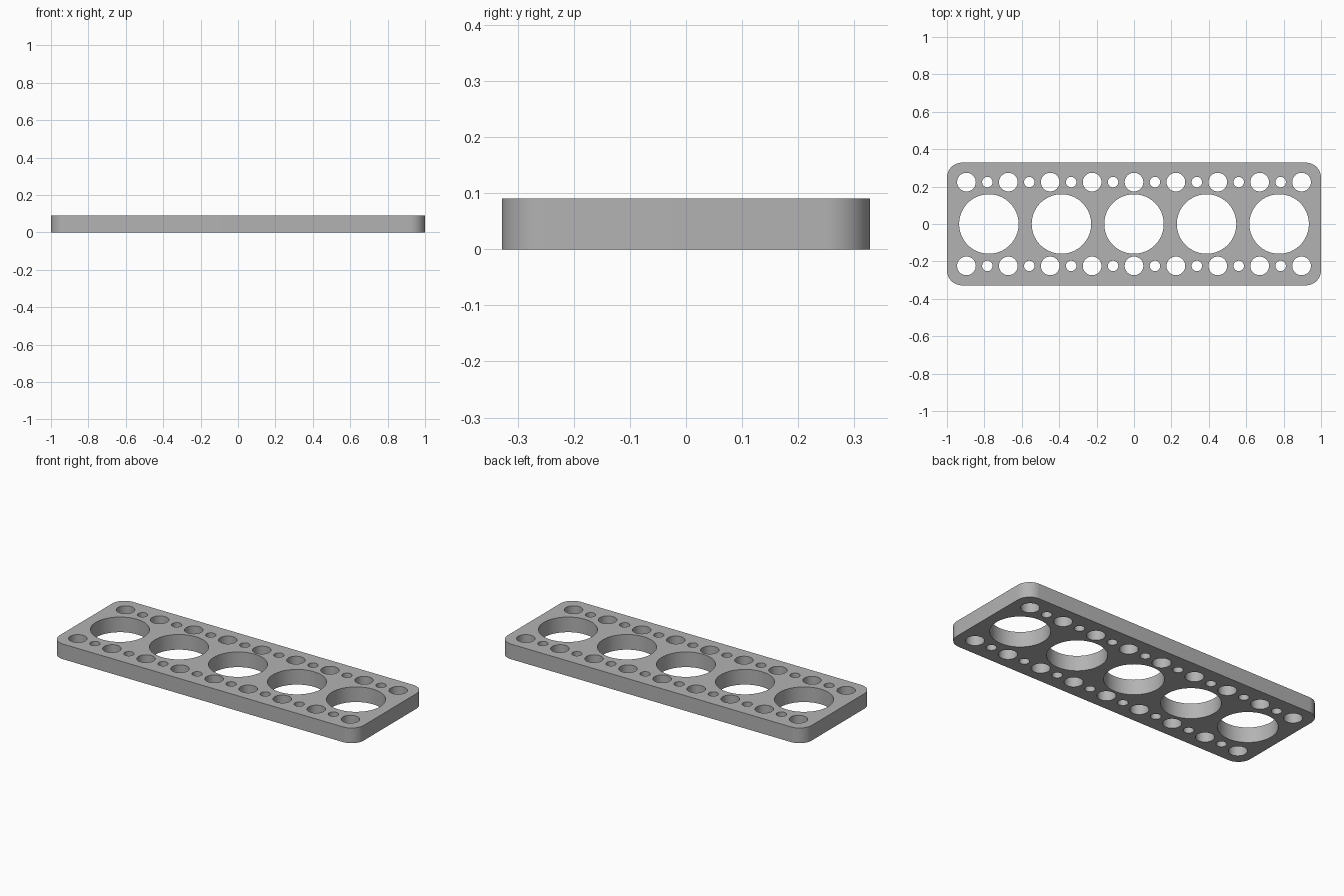
import bpy
import bmesh
from math import cos, sin, pi, radians

cube = bpy.data.objects.get("Cube")
if cube:
    bpy.data.objects.remove(cube, do_unlink=True)

HALF_X, HALF_Y, HEIGHT, CORNER = 1.0, 0.328, 0.09, 0.08
PITCH, ROW_Y = 0.224, 0.224


def arc(cx, cy, radius, start, sweep, steps):
    return [(cx + radius * cos(start + sweep * i / steps),
             cy + radius * sin(start + sweep * i / steps)) for i in range(steps + 1)]


def add_loop(curve, points):
    spline = curve.splines.new("POLY")
    spline.points.add(len(points) - 1)
    for target, (x, y) in zip(spline.points, points):
        target.co = (x, y, 0, 1)
    spline.use_cyclic_u = True


def add_hole(curve, x, y, radius, steps):
    add_loop(curve, arc(x, y, radius, 0, 2 * pi, steps)[:-1])


profile = bpy.data.curves.new("plate_profile", "CURVE")
profile.dimensions = "2D"
profile.fill_mode = "BOTH"
profile.extrude = HEIGHT / 2

# Rounded outline
outline = []
for quarter, (sx, sy) in enumerate([(1, 1), (-1, 1), (-1, -1), (1, -1)]):
    outline += arc(sx * (HALF_X - CORNER), sy * (HALF_Y - CORNER), CORNER,
                   quarter * pi / 2, pi / 2, 12)
add_loop(profile, outline)

# Large central holes
for i in range(-2, 3):
    add_hole(profile, i * 0.388, 0, 0.159, 64)

# Alternating medium and small holes along both long edges
for y in (-ROW_Y, ROW_Y):
    for i in range(-8, 9):
        add_hole(profile, i * PITCH / 2, y, 0.028 if i % 2 else 0.05, 32)

# Turn the profile into a solid plate
source = bpy.data.objects.new("profile_helper", profile)
bpy.context.collection.objects.link(source)
bpy.context.view_layer.update()
evaluated = source.evaluated_get(bpy.context.evaluated_depsgraph_get())
mesh = bpy.data.meshes.new_from_object(evaluated)
bpy.data.objects.remove(source, do_unlink=True)

bm = bmesh.new()
bm.from_mesh(mesh)
bmesh.ops.remove_doubles(bm, verts=bm.verts, dist=0.0001)
bmesh.ops.translate(bm, verts=bm.verts, vec=(0, 0, HEIGHT / 2))
bmesh.ops.recalc_face_normals(bm, faces=bm.faces)
bm.to_mesh(mesh)
bm.free()

plate = bpy.data.objects.new("perforated_plate", mesh)
bpy.context.collection.objects.link(plate)

# Plain grey finish
grey = bpy.data.materials.new("plain_grey")
grey.use_nodes = True
grey.diffuse_color = (0.45, 0.45, 0.45, 1)
grey.node_tree.nodes["Principled BSDF"].inputs["Base Color"].default_value = grey.diffuse_color
mesh.materials.clear()
mesh.materials.append(grey)

bpy.ops.object.select_all(action="DESELECT")
plate.select_set(True)
bpy.context.view_layer.objects.active = plate
bpy.ops.object.shade_smooth_by_angle(angle=radians(30))
